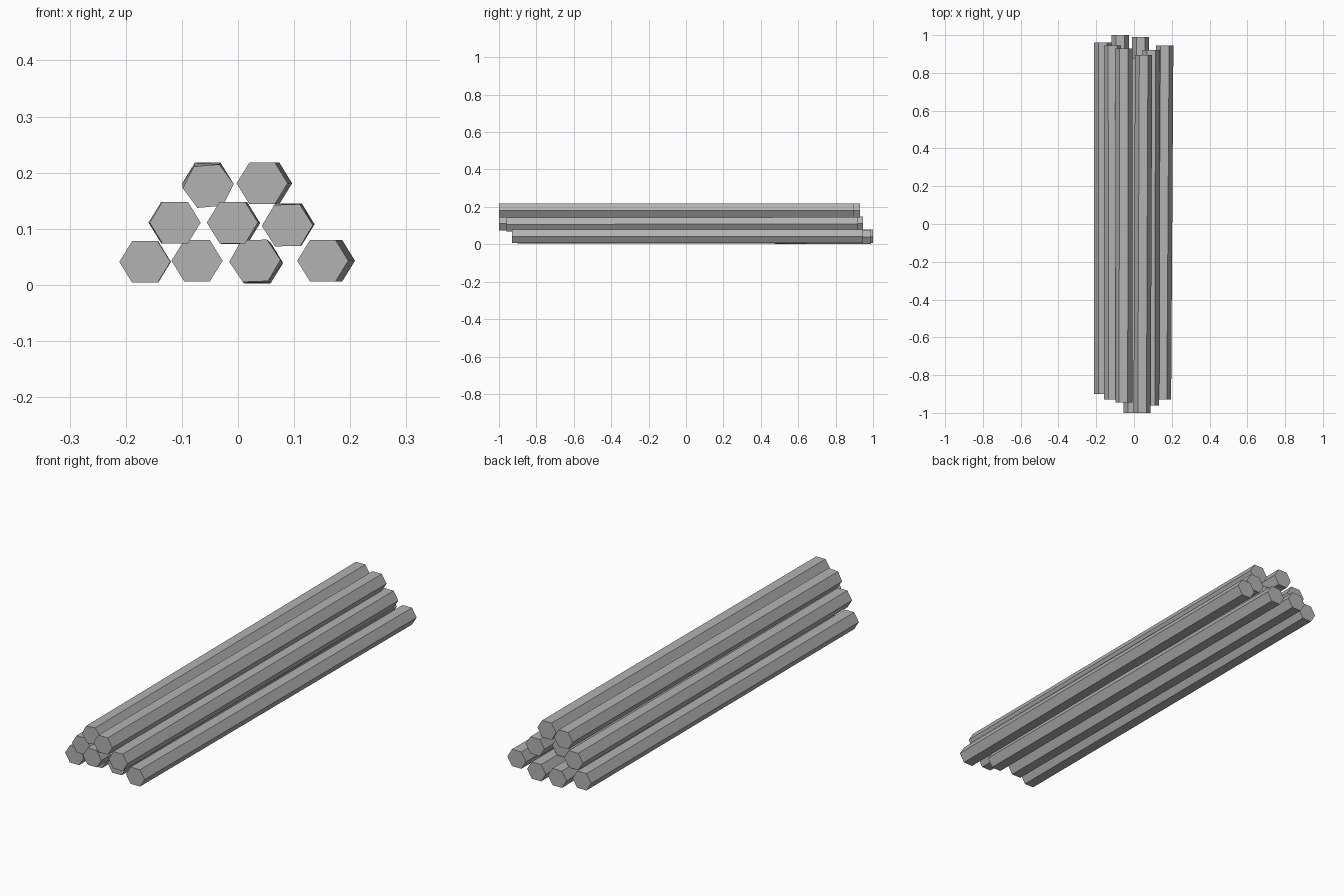
import bpy, bmesh, math

cube = bpy.data.objects.get("Cube")
if cube:
    bpy.data.objects.remove(cube, do_unlink=True)

GREY = (0.45, 0.45, 0.45, 1)
steel = bpy.data.materials.new("plain_grey")
steel.use_nodes = True
steel.diffuse_color = GREY
steel.node_tree.nodes["Principled BSDF"].inputs["Base Color"].default_value = GREY

WIDTH, HEIGHT = 0.0455, 0.0427   # hexagon half-width and vertical radius


def hexagon(bm, x, y, z, roll):
    """Ring of six vertices, points towards the sides."""
    c, s = math.cos(math.radians(roll)), math.sin(math.radians(roll))
    ring = []
    for i in range(6):
        a = math.radians(60 * i)
        u, w = WIDTH * math.cos(a), HEIGHT * math.sin(a)
        ring.append(bm.verts.new((x + u * c - w * s, y, z + u * s + w * c)))
    return ring


def bar(name, front, back, roll=0):
    """Six-sided bar between a front and a back centre point."""
    bm = bmesh.new()
    a = hexagon(bm, *front, roll)
    b = hexagon(bm, *back, 0)
    bm.faces.new(a)
    bm.faces.new(b[::-1])
    for i in range(6):
        j = (i + 1) % 6
        bm.faces.new((a[i], b[i], b[j], a[j]))
    bmesh.ops.recalc_face_normals(bm, faces=bm.faces[:])
    mesh = bpy.data.meshes.new(name)
    bm.to_mesh(mesh)
    bm.free()
    mesh.materials.append(steel)
    bpy.context.collection.objects.link(bpy.data.objects.new(name, mesh))


# Bottom row
bar("bottom_bar_right", (-0.166, -0.90, 0.041), (-0.165, 0.96, 0.041))
bar("bottom_bar_mid_right", (-0.073, -0.875, 0.043), (-0.073, 1.0, 0.043))
bar("bottom_bar_mid_left", (0.030, -0.885, 0.043), (0.035, 0.99, 0.039), 2)
bar("bottom_bar_left", (0.151, -0.93, 0.043), (0.163, 0.945, 0.043))

# Middle row
bar("middle_bar_right", (-0.112, -0.93, 0.111), (-0.114, 0.945, 0.111))
bar("middle_bar_centre", (-0.010, -1.0, 0.111), (-0.006, 0.875, 0.110))
bar("middle_bar_left", (0.088, -0.96, 0.106), (0.091, 0.92, 0.108), 1)

# Top row
bar("top_bar_right", (-0.053, -0.945, 0.176), (-0.054, 0.93, 0.181), 5)
bar("top_bar_left", (0.043, -1.0, 0.181), (0.051, 0.895, 0.181))
